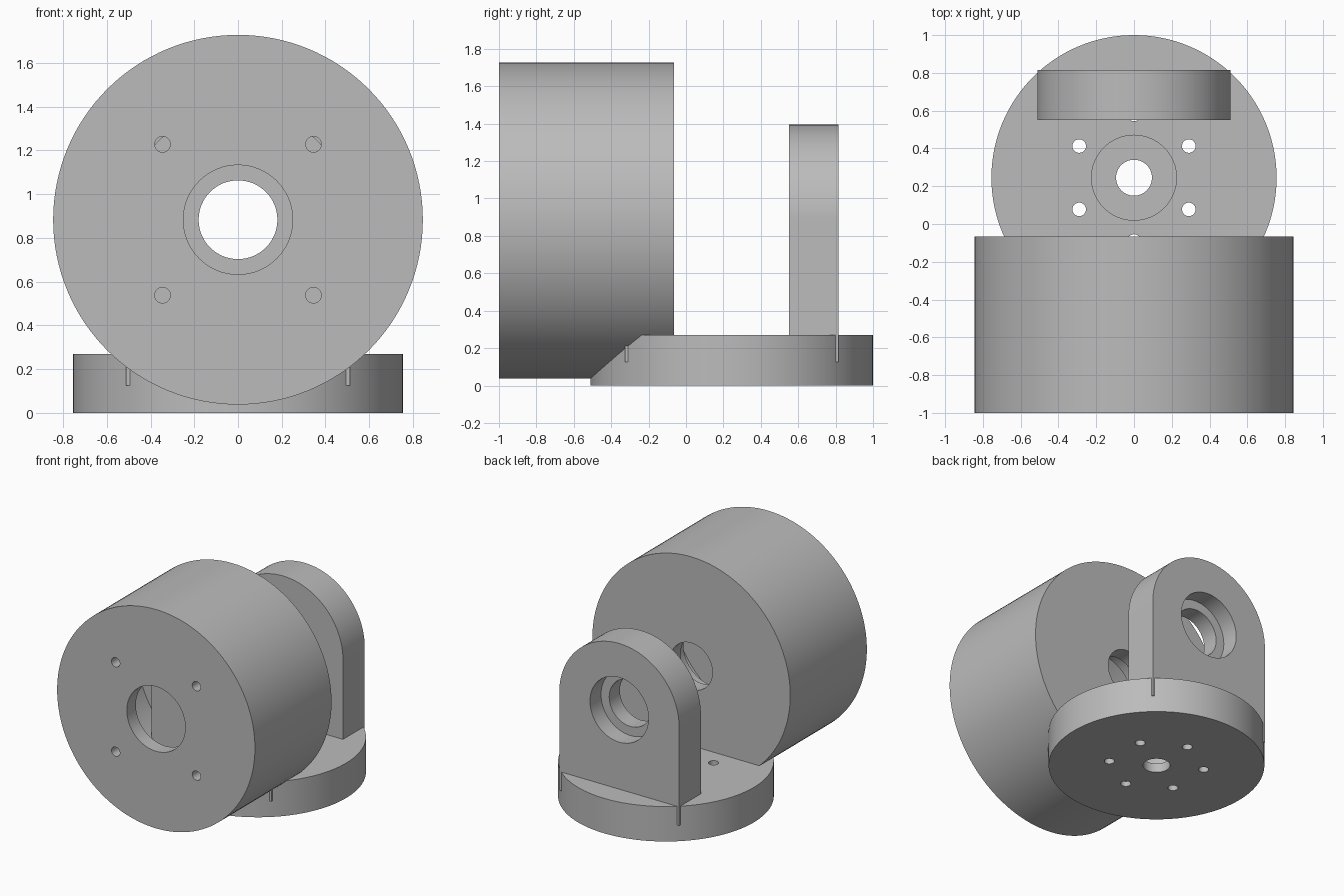
import bpy, bmesh, math
from mathutils import Matrix, Vector

default = bpy.data.objects.get("Cube")
if default:
    bpy.data.objects.remove(default, do_unlink=True)

grey = bpy.data.materials.new("plain grey")
grey.use_nodes = True
colour = (0.5, 0.5, 0.5, 1)
grey.diffuse_color = colour
grey.node_tree.nodes["Principled BSDF"].inputs["Base Color"].default_value = colour

AXLE_Z = 0.883       # height of the shared horizontal axle
MID_Y = 0.245        # centre of the round base
BORE, LIP, BOLT = 0.25, 0.18, 0.036


def finish(bm, name):
    bmesh.ops.recalc_face_normals(bm, faces=bm.faces)
    mesh = bpy.data.meshes.new(name)
    bm.to_mesh(mesh)
    bm.free()
    mesh.materials.append(grey)
    obj = bpy.data.objects.new(name, mesh)
    bpy.context.collection.objects.link(obj)
    return obj


def cylinder(name, radius, start, end, axis, a=0, b=0, sides=64):
    """Cylinder along Y centred on (x=a, z=b), or along Z centred on (x=a, y=b)."""
    bm = bmesh.new()
    bmesh.ops.create_cone(bm, cap_ends=True, segments=sides, radius1=radius,
                          radius2=radius, depth=end - start)
    mid = (start + end) / 2
    if axis == "Y":
        bm.transform(Matrix.Translation((a, mid, b)) @ Matrix.Rotation(math.pi / 2, 4, "X"))
    else:
        bm.transform(Matrix.Translation((a, b, mid)))
    return finish(bm, name)


def cut(obj, cutters):
    """Subtract the cutters, then discard them."""
    bpy.context.view_layer.objects.active = obj
    for cutter in cutters:
        cutter.hide_render = True
        mod = obj.modifiers.new("hole", "BOOLEAN")
        mod.operation, mod.solver, mod.object = "DIFFERENCE", "EXACT", cutter
        bpy.ops.object.modifier_apply(modifier=mod.name)
        bpy.data.objects.remove(cutter, do_unlink=True)


def upright(name, y0, y1, counterbore):
    """Round-topped bearing plate with a stepped hole."""
    half, foot, steps = 0.512, 0.125, 64
    outline = [(-half, foot), (half, foot)]
    outline += [(half * math.cos(math.pi * i / steps),
                 AXLE_Z + half * math.sin(math.pi * i / steps)) for i in range(steps + 1)]
    bm = bmesh.new()
    face = bm.faces.new([bm.verts.new((x, y0, z)) for x, z in outline])
    sweep = bmesh.ops.extrude_face_region(bm, geom=[face])["geom"]
    bmesh.ops.translate(bm, vec=Vector((0, y1 - y0, 0)),
                        verts=[v for v in sweep if isinstance(v, bmesh.types.BMVert)])
    obj = finish(bm, name)
    cut(obj, [cylinder("lip_cutter", LIP, y0 - 0.1, y1 + 0.1, "Y", 0, AXLE_Z),
              cylinder("bore_cutter", BORE, *counterbore, "Y", 0, AXLE_Z)])
    return obj


# Round base with a counterbored centre and a ring of six bolt holes
base = cylinder("round_base", 0.755, 0, 0.27, "Z", 0, MID_Y, 128)
holes = [cylinder("centre_cutter", 0.095, -0.1, 0.4, "Z", 0, MID_Y),
         cylinder("recess_cutter", 0.225, 0.07, 0.4, "Z", 0, MID_Y)]
for i in range(6):
    angle = math.radians(30 + 60 * i)
    holes.append(cylinder("bolt_cutter", BOLT, -0.1, 0.4, "Z", 0.335 * math.cos(angle),
                          MID_Y + 0.335 * math.sin(angle), 24))
cut(base, holes)

# Bearing uprights, the front one buried in the drum
back_upright = upright("back_upright", 0.55, 0.815, (0.68, 0.9))
front_upright = upright("front_upright", -0.325, -0.067, (-0.4, -0.19))

# Hollow drum with a wide front opening, narrow back opening and four bolt holes
drum = cylinder("drum", 0.845, -1, -0.065, "Y", 0, AXLE_Z, 128)
holes = [cylinder("cavity_cutter", 0.74, -0.89, -0.17, "Y", 0, AXLE_Z, 128),
         cylinder("front_cutter", BORE, -1.1, -0.8, "Y", 0, AXLE_Z),
         cylinder("back_cutter", LIP, -0.3, 0.1, "Y", 0, AXLE_Z)]
for sx in (-1, 1):
    for sz in (-1, 1):
        holes.append(cylinder("bolt_cutter", BOLT, -1.1, -0.8, "Y",
                              0.345 * sx, AXLE_Z + 0.345 * sz, 24))
cut(drum, holes)

# Smooth the curved walls, keep the rims sharp
bpy.ops.object.select_all(action="DESELECT")
for obj in (base, back_upright, front_upright, drum):
    obj.select_set(True)
bpy.context.view_layer.objects.active = drum
bpy.ops.object.shade_smooth_by_angle(angle=math.radians(30))
